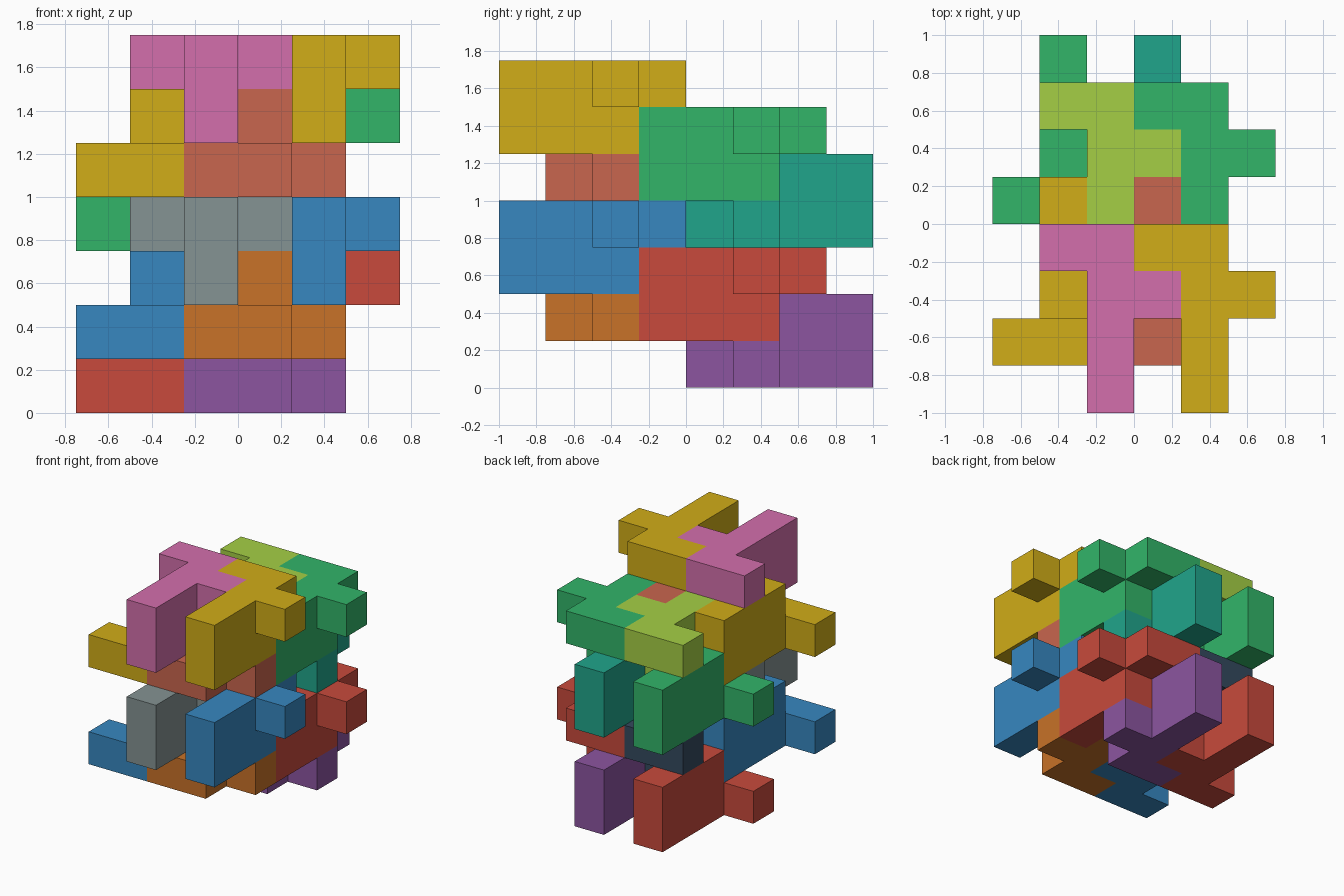
import bpy, bmesh
from math import radians
from mathutils import Vector

if "Cube" in bpy.data.objects:
    bpy.data.objects.remove(bpy.data.objects["Cube"])

U = 0.25  # cube edge


def material(name, hex_code):
    srgb = [int(hex_code[n:n + 2], 16) / 255 for n in (0, 2, 4)]
    lin = [c / 12.92 if c <= 0.04045 else ((c + 0.055) / 1.055) ** 2.4 for c in srgb]
    m = bpy.data.materials.new(name)
    m.diffuse_color = (*lin, 1)
    m.use_nodes = True
    m.node_tree.nodes["Principled BSDF"].inputs["Base Color"].default_value = m.diffuse_color
    return m


# One interlocking piece: a bar with a side knob each way and a thicker end
def piece_cells(col, upper):
    cells = [(col, j, 2) for j in range(-4, 0)]
    cells += [(col + 1, -2, 2), (col - 1, -1, 2)]
    cells += [(col, j, 1) for j in range(-4, -1)]
    # lower pieces are the same shape turned half way round the x axis
    return cells if upper else [(i, -4 - j, 2 - k) for i, j, k in cells]


# Closed outer skin around a set of unit cubes
def build(name, cells, shift, mat):
    filled = set(cells)
    bm = bmesh.new()
    for cell in cells:
        for axis in range(3):
            for side in (0, 1):
                nb = list(cell)
                nb[axis] += 2 * side - 1
                if tuple(nb) in filled:
                    continue
                a, b = (axis + 1) % 3, (axis + 2) % 3
                ring = []
                for da, db in ((0, 0), (1, 0), (1, 1), (0, 1)):
                    p = Vector(cell) + Vector(shift)
                    p[axis] += side
                    p[a] += da
                    p[b] += db
                    ring.append(bm.verts.new(p * U))
                bm.faces.new(ring if side else ring[::-1])
    bmesh.ops.remove_doubles(bm, verts=bm.verts, dist=1e-4)
    bmesh.ops.dissolve_limit(bm, angle_limit=radians(1), verts=bm.verts, edges=bm.edges)
    me = bpy.data.meshes.new(name)
    bm.to_mesh(me)
    bm.free()
    me.materials.append(mat)
    bpy.context.collection.objects.link(bpy.data.objects.new(name, me))


# Four identical groups: offset in cubes, colours of the
# outer pair, the upper left piece and the lower right piece
groups = {
    "front_top": ((0, 0, 4), ("yellow", "d1ad18"), ("pink", "d46fac"), ("terracotta", "c9664e")),
    "front_bottom": ((0, 0, 1), ("blue", "3787c0"), ("grey", "859393"), ("orange", "c87228")),
    "back_top": ((0, 3, 3), ("green", "32b569"), ("lime", "a5cf45"), ("teal", "20a58b")),
    "back_bottom": ((0, 3, 0), ("red", "c84a3c"), ("slate", "34495e"), ("purple", "8c55a0")),
}
for group, (shift, *colours) in groups.items():
    outer, left, right = [material(*c) for c in colours]
    build(group + "_upper_right_piece", piece_cells(1, True), shift, outer)
    build(group + "_upper_left_piece", piece_cells(-1, True), shift, left)
    build(group + "_lower_right_piece", piece_cells(0, False), shift, right)
    build(group + "_lower_left_piece", piece_cells(-2, False), shift, outer)
